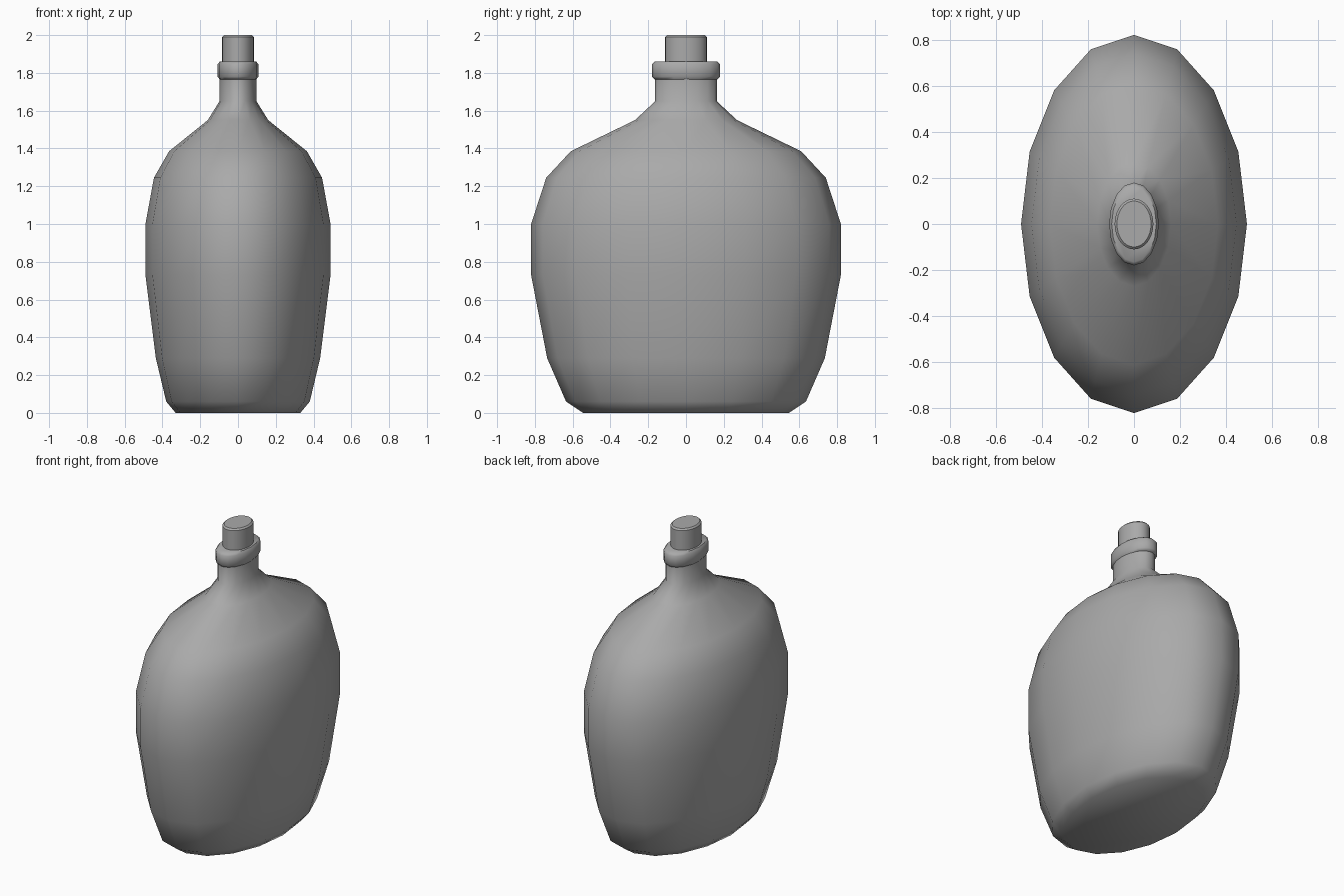
import bpy, bmesh, math

if "Cube" in bpy.data.objects:
    bpy.data.objects.remove(bpy.data.objects["Cube"], do_unlink=True)

grey = bpy.data.materials.new("plain grey")
grey.use_nodes = True
colour = (0.4, 0.4, 0.4, 1)
grey.diffuse_color = colour
grey.node_tree.nodes["Principled BSDF"].inputs["Base Color"].default_value = colour


def oval_loft(name, rings, sides, sharp_angle):
    """Closed solid through oval rings given as (height, half width x, half depth y)."""
    bm = bmesh.new()
    loops = []
    for z, rx, ry in rings:
        angles = [2 * math.pi * i / sides for i in range(sides)]
        loops.append([bm.verts.new((rx * math.cos(a), ry * math.sin(a), z)) for a in angles])
    for low, high in zip(loops, loops[1:]):
        for i in range(sides):
            j = (i + 1) % sides
            bm.faces.new((low[i], low[j], high[j], high[i]))
    bm.faces.new(loops[0][::-1])
    bm.faces.new(loops[-1])
    mesh = bpy.data.meshes.new(name)
    bm.to_mesh(mesh)
    bm.free()
    mesh.materials.append(grey)
    obj = bpy.data.objects.new(name, mesh)
    bpy.context.collection.objects.link(obj)
    bpy.ops.object.select_all(action="DESELECT")
    obj.select_set(True)
    bpy.context.view_layer.objects.active = obj
    bpy.ops.object.shade_smooth_by_angle(angle=math.radians(sharp_angle))
    return obj


# Flattened flask body with shoulders and neck
oval_loft("flask_body", [
    (0.0, 0.33, 0.545), (0.06, 0.38, 0.635), (0.29, 0.435, 0.735),
    (0.73, 0.49, 0.82), (1.0, 0.49, 0.82), (1.245, 0.445, 0.74),
    (1.385, 0.365, 0.61), (1.55, 0.16, 0.27), (1.65, 0.098, 0.163),
    (1.80, 0.098, 0.163)], 16, 60)

# Rounded collar around the mouth
oval_loft("neck_collar", [
    (1.765, 0.097, 0.165), (1.78, 0.108, 0.18),
    (1.845, 0.108, 0.18), (1.86, 0.097, 0.165)], 16, 50)

# Stopper with a softened top edge
oval_loft("stopper", [
    (1.82, 0.084, 0.11), (1.99, 0.084, 0.11), (2.0, 0.074, 0.1)], 32, 40)
